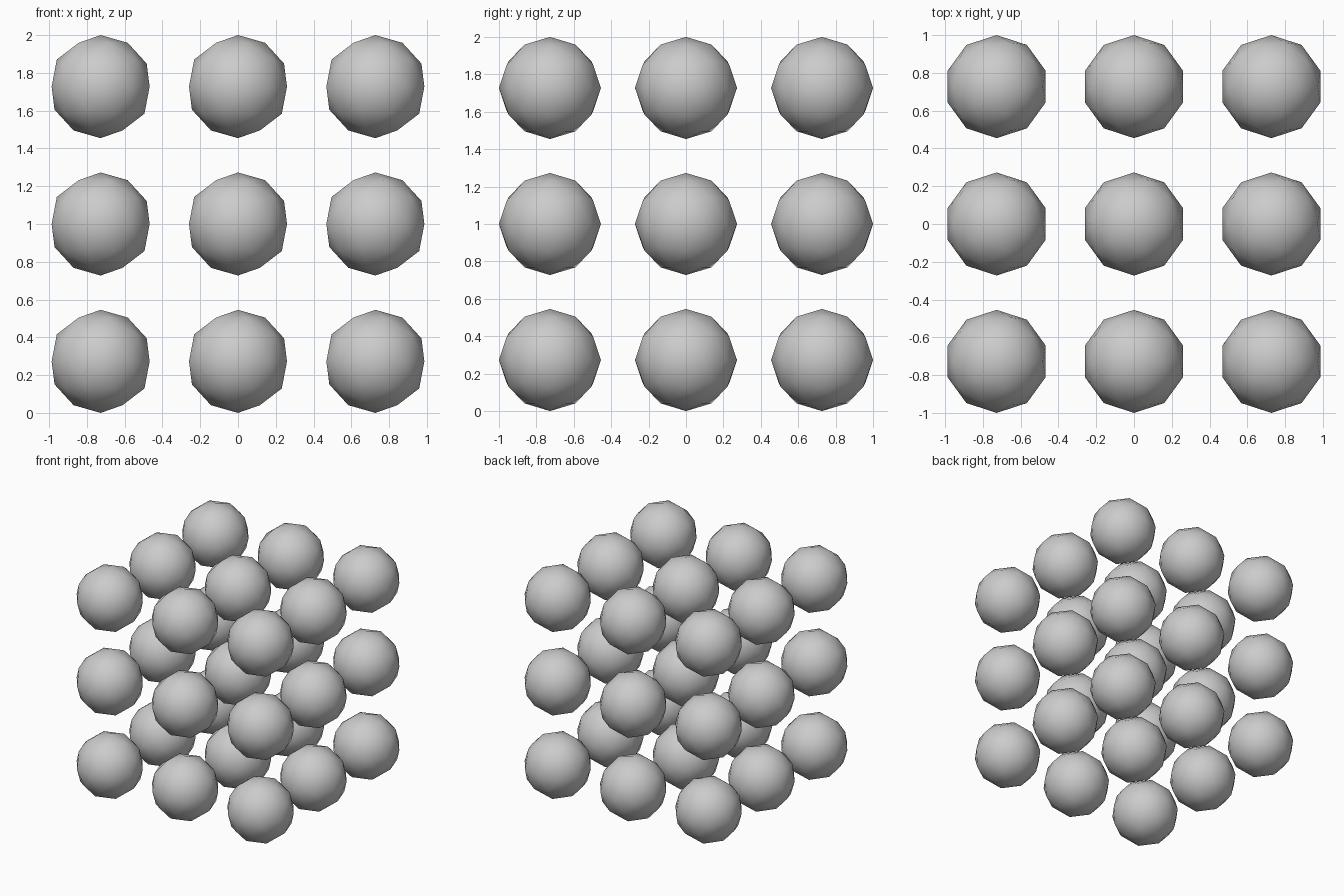
import bpy
import bmesh
from itertools import product

# Remove the default cube
cube = bpy.data.objects.get("Cube")
if cube:
    bpy.data.objects.remove(cube, do_unlink=True)

SPACING = 8 / 11
RADIUS = SPACING * 3 / 8

# Plain grey material
grey = bpy.data.materials.new("light_grey")
grey.use_nodes = True
colour = (0.6, 0.6, 0.6, 1)
grey.diffuse_color = colour
grey.node_tree.nodes["Principled BSDF"].inputs["Base Color"].default_value = colour

# One smooth low-poly ball, shared by the whole lattice
ball_mesh = bpy.data.meshes.new("ball")
bm = bmesh.new()
bmesh.ops.create_icosphere(bm, subdivisions=2, radius=RADIUS)
for face in bm.faces:
    face.smooth = True
bm.to_mesh(ball_mesh)
bm.free()
ball_mesh.materials.append(grey)

# Three by three by three grid of balls resting on the ground
layers = {-1: "bottom", 0: "middle", 1: "top"}
rows = {-1: "front", 0: "centre", 1: "back"}
columns = {-1: "right", 0: "mid", 1: "left"}
for i, j, k in product((-1, 0, 1), repeat=3):
    ball = bpy.data.objects.new(f"ball_{layers[k]}_{rows[j]}_{columns[i]}", ball_mesh)
    ball.location = (i * SPACING, j * SPACING, (k + 1) * SPACING + RADIUS)
    bpy.context.collection.objects.link(ball)
